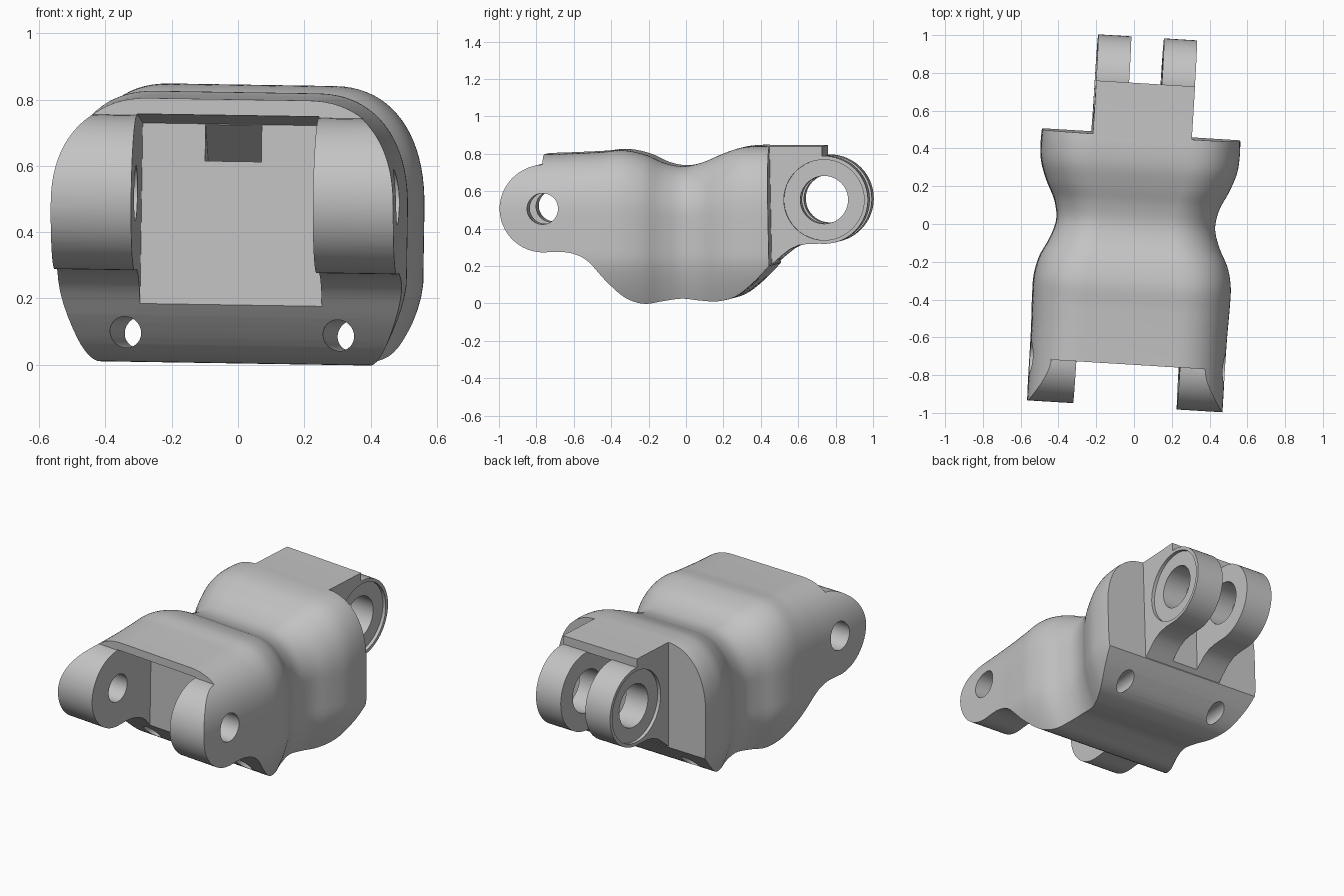
import bpy
import bmesh
from math import sin, cos, pi, radians
from mathutils import Matrix

if "Cube" in bpy.data.objects:
    bpy.data.objects.remove(bpy.data.objects["Cube"], do_unlink=True)

grey = bpy.data.materials.new("light grey")
grey.use_nodes = True
grey.diffuse_color = (0.55, 0.55, 0.55, 1)
grey.node_tree.nodes["Principled BSDF"].inputs["Base Color"].default_value = (0.55, 0.55, 0.55, 1)


def make(name, bm):
    bmesh.ops.recalc_face_normals(bm, faces=bm.faces)
    mesh = bpy.data.meshes.new(name)
    bm.to_mesh(mesh)
    bm.free()
    mesh.materials.append(grey)
    obj = bpy.data.objects.new(name, mesh)
    bpy.context.scene.collection.objects.link(obj)
    return obj


def loft(name, rings):
    bm = bmesh.new()
    loops = [[bm.verts.new(p) for p in ring] for ring in rings]
    n = len(loops[0])
    for a, b in zip(loops, loops[1:]):
        for i in range(n):
            j = (i + 1) % n
            bm.faces.new((a[i], a[j], b[j], b[i]))
    bm.faces.new(loops[0])
    bm.faces.new(loops[-1])
    return make(name, bm)


def prism(name, outline, x0, x1):
    """Side outline (y, z) extruded across x."""
    return loft(name, [[(x, y, z) for y, z in outline] for x in (x0, x1)])


def arc(cy, cz, r, start, end, steps=32):
    angles = [radians(start + (end - start) * i / steps) for i in range(steps + 1)]
    return [(cy + r * cos(a), cz + r * sin(a)) for a in angles]


def pin(name, cy, cz, r, x0, x1):
    return prism(name, arc(cy, cz, r, 0, 360, 48)[:-1], x0, x1)


def combine(target, tool, operation):
    mod = target.modifiers.new("combine", 'BOOLEAN')
    mod.operation, mod.object, mod.solver = operation, tool, 'EXACT'
    bpy.context.view_layer.objects.active = target
    bpy.ops.object.modifier_apply(modifier=mod.name)
    bpy.data.objects.remove(tool, do_unlink=True)


def curve(points, y):
    """Smooth value at y through a few (y, value) points."""
    i = max(k for k in range(len(points) - 1) if points[k][0] <= y or k == 0)
    p = [points[min(max(k, 0), len(points) - 1)] for k in range(i - 1, i + 3)]
    (y0, v0), (y1, v1), (y2, v2), (y3, v3) = p
    h = y2 - y1
    t = (y - y1) / h
    m1, m2 = (v2 - v0) / (y2 - y0) * h, (v3 - v1) / (y3 - y1) * h
    return (v1 * (2*t**3 - 3*t*t + 1) + m1 * (t**3 - 2*t*t + t)
            + v2 * (3*t*t - 2*t**3) + m2 * (t**3 - t*t))


# Body shell: rounded section swept along y with a pinched waist
WIDTH = [(-1, .518), (-.6, .518), (-.4, .523), (-.3, .521), (-.2, .498), (-.1, .449), (0, .42),
         (.1, .436), (.2, .483), (.3, .518), (.4, .527), (.5, .523)]
TOP = [(-1, .797), (-.75, .797), (-.45, .809), (-.32, .819), (-.2, .794), (-.1, .75), (0, .733),
       (.1, .754), (.2, .796), (.3, .831), (.4, .842), (.5, .839)]
BELLY = [(-.73, .278), (-.6, .276), (-.5, .235), (-.4, .125), (-.3, .035), (-.2, .001), (-.1, .015),
         (0, .028), (.1, .018), (.2, .015), (.3, .045), (.4, .125), (.48, .21)]


def section(y):
    w, top, shoulder = curve(WIDTH, y), curve(TOP, y), .47
    power = .87 + 1.3 * (.527 - w)      # squarer on the bulges, rounder at the waist
    half = []
    for i in range(14):
        z = -.05 + (shoulder + .05) * i / 14
        half.append((w * (1 - .17 * max(0, 1 - z / .25) ** 1.5), z))
    for i in range(21):
        a = pi / 2 * i / 20
        side, rise = max(cos(a), 0) ** power, sin(a) ** power
        half.append((w * (.46 + .54 * side), shoulder + (top - shoulder) * rise))
    return [(x, y, z) for x, z in half] + [(-x, y, z) for x, z in reversed(half)]


body = loft("link_body", [section(-1 + 1.5 * i / 80) for i in range(81)])

# Side outline trims the body to its round front lugs, curved belly and leaning back face
outline = [(-.745, 1), (-.745, .745)] + arc(-.733, .511, .234, 92, 270)
outline += [(y, curve(BELLY, y)) for y in [-.70 + 1.176 * i / 50 for i in range(51)]]
outline += [(.46, 1)]
combine(body, prism("side_trim", outline, -1, 1), 'INTERSECT')

# Front pocket with a sloping ceiling, a wedge recess in its wall, and the pivot hole
WALL = -.445
pocket = [(-1.2, -.2), (WALL, -.2), (WALL, .722), (-.74, .749), (-1.2, .749)]
combine(body, prism("front_pocket", pocket, -.275, .275), 'DIFFERENCE')
recess = [(WALL - .03, .61), (WALL + .15, .61), (WALL, .72), (WALL - .03, .72)]
combine(body, prism("wall_recess", recess, -.085, .085), 'DIFFERENCE')
combine(body, pin("front_pivot_hole", -.737, .51, .083, -1, 1), 'DIFFERENCE')

# Rear hinge: block with overhanging top plate and two round lugs
CY, CZ, LIP = .755, .555, .745
hinge_outline = [(.44, .841), (LIP, .841), (LIP, .789)] + arc(CY, CZ, .235, 90, -95)
hinge_outline += [(.67, .32), (.62, .313), (.57, .29), (.53, .258), (.5, .232), (.47, .205), (.44, .205)]
hinge = prism("rear_hinge", hinge_outline, -.262, .262)
gap = [(.50, 0), (1.2, 0), (1.2, .9), (LIP, .9), (LIP, .785), (.50, .785)]
combine(hinge, prism("lug_gap", gap, -.087, .087), 'DIFFERENCE')
for side in (-1, 1):
    combine(hinge, pin("counterbore", CY, CZ, .215, side * .242, side * .4), 'DIFFERENCE')
combine(hinge, pin("rear_pivot_hole", CY, CZ, .128, -1, 1), 'DIFFERENCE')
combine(body, hinge, 'UNION')

# Two cable channels running the length of the belly
for side in (-1, 1):
    ring = arc(side * .322, .09, .047, 0, 360, 32)[:-1]
    channel = loft("cable_channel", [[(x, y, z) for x, z in ring] for y in (-.9, .9)])
    combine(body, channel, 'DIFFERENCE')

# Slight turn and tilt of the whole link
body.data.transform(Matrix.Translation((.003, 0, .003)) @ Matrix.Rotation(radians(.9), 4, 'Y')
                    @ Matrix.Rotation(radians(-3.5), 4, 'Z'))
body.select_set(True)
bpy.context.view_layer.objects.active = body
bpy.ops.object.shade_smooth_by_angle(angle=radians(30))
